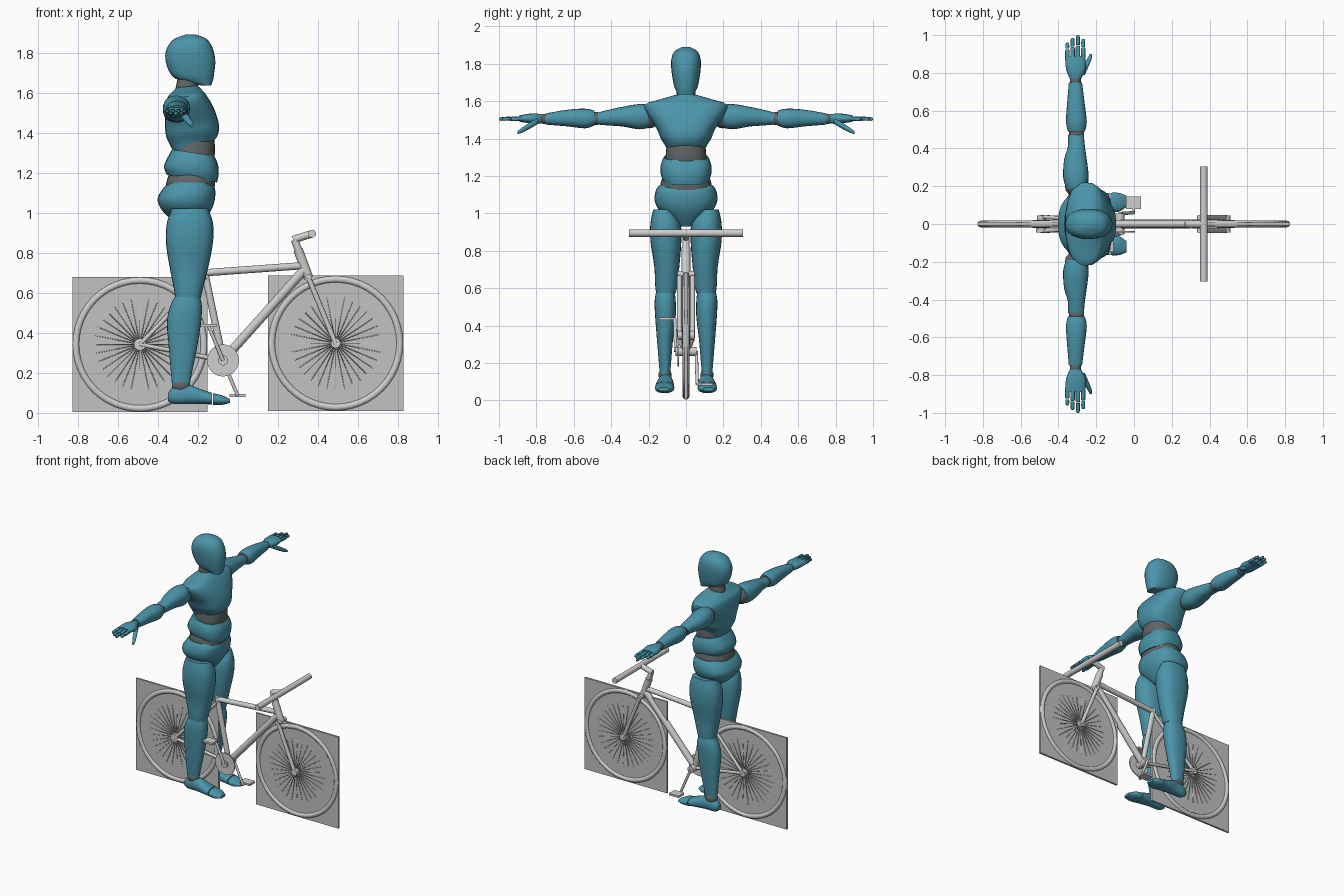
import bpy, bmesh, math
from mathutils import Vector

if "Cube" in bpy.data.objects:
    bpy.data.objects.remove(bpy.data.objects["Cube"], do_unlink=True)


def material(name, rgb):
    mat = bpy.data.materials.new(name)
    mat.use_nodes = True
    mat.diffuse_color = (*rgb, 1)
    mat.node_tree.nodes["Principled BSDF"].inputs["Base Color"].default_value = (*rgb, 1)
    return mat


teal = material("teal shell", (0.07, 0.3, 0.4))
joint = material("dark joint", (0.12, 0.13, 0.13))
metal = material("light grey metal", (0.62, 0.62, 0.62))
panel = material("grey panel", (0.54, 0.54, 0.54))


def finish(name, bm, mat, angle=40):
    bmesh.ops.recalc_face_normals(bm, faces=bm.faces)
    mesh = bpy.data.meshes.new(name)
    bm.to_mesh(mesh)
    bm.free()
    mesh.materials.append(mat)
    obj = bpy.data.objects.new(name, mesh)
    bpy.context.collection.objects.link(obj)
    bpy.ops.object.select_all(action="DESELECT")
    obj.select_set(True)
    bpy.context.view_layer.objects.active = obj
    bpy.ops.object.shade_smooth_by_angle(angle=math.radians(angle))
    return obj


def smooth_rows(rows, steps=3):
    """Spline between the given sections."""
    rows = [Vector(r) for r in rows]
    ends = [rows[0]] + rows + [rows[-1]]
    out = []
    for p, q, r, s in zip(ends, ends[1:], ends[2:], ends[3:]):
        for i in range(steps):
            t = i / steps
            out.append(q + (r - p) * t / 2 + (p * 2 - q * 5 + r * 4 - s) * t * t / 2
                       + (q * 3 - p - r * 3 + s) * t ** 3 / 2)
    return out + [rows[-1]]


def loft(name, axis, rows, mat, side=1, power=2.3, tilt=0, sides=24):
    """Rounded sections in hundredths: position, then low and high of both cross axes."""
    bm = bmesh.new()
    rings = []
    for pos, a0, a1, b0, b1 in smooth_rows(rows):
        ring = []
        for i in range(sides):
            c, s = (f(math.tau * i / sides) for f in (math.cos, math.sin))
            c, s = (math.copysign(abs(v) ** (2 / power), v) for v in (c, s))
            a = (a0 + a1 + c * (a1 - a0)) / 2
            b = (b0 + b1 + s * (b1 - b0)) / 2
            p = pos + tilt * c * (a1 - a0) / 2
            x, y, z = {"x": (p, a, b), "y": (a, p, b), "z": (a, b, p)}[axis]
            ring.append(bm.verts.new((x / 100, side * y / 100, z / 100)))
        rings.append(ring)
    for low, high in zip(rings, rings[1:]):
        for i in range(sides):
            j = (i + 1) % sides
            bm.faces.new((low[i], low[j], high[j], high[i]))
    bm.faces.new(rings[0])
    bm.faces.new(rings[-1])
    return finish(name, bm, mat)


def body(name, rows, mat, **options):
    """Centred part: height, back, front, half width."""
    return loft(name, "z", [(z, b, f, -w, w) for z, b, f, w in rows], mat, **options)


def tubes(name, segments, radius, mat=metal, sides=16):
    bm = bmesh.new()
    for start, end in segments:
        start, end = Vector(start), Vector(end)
        d = end - start
        turn = d.to_track_quat("Z", "Y").to_matrix().to_4x4()
        turn.translation = (start + end) / 2
        bmesh.ops.create_cone(bm, cap_ends=True, segments=sides, radius1=radius,
                              radius2=radius, depth=d.length, matrix=turn)
    return finish(name, bm, mat)


def ball(name, centre, size, mat=joint):
    bm = bmesh.new()
    bmesh.ops.create_uvsphere(bm, u_segments=20, v_segments=12, radius=1)
    bmesh.ops.scale(bm, vec=size, verts=bm.verts)
    bmesh.ops.translate(bm, vec=centre, verts=bm.verts)
    return finish(name, bm, mat)


def box(name, centre, size, mat):
    bm = bmesh.new()
    bmesh.ops.create_cube(bm, size=1)
    bmesh.ops.scale(bm, vec=size, verts=bm.verts)
    bmesh.ops.translate(bm, vec=centre, verts=bm.verts)
    return finish(name, bm, mat)


# Head and trunk
body("head", [(163.5, -18, -13.5, 4), (166, -29, -12.5, 5.5), (169, -33.5, -12, 6.6),
              (175, -36, -11.3, 7.6), (180, -36.2, -12, 8), (184, -34.5, -13.5, 7.5),
              (187, -31.5, -16, 5.8), (189, -26, -21, 2)], teal)
body("neck", [(158, -32, -20, 5.5), (168, -30, -20, 4.8)], joint)
body("chest", [(131, -32, -16, 9), (136, -34.5, -11, 11), (140, -36, -9.5, 13.5),
               (145, -36.5, -10, 15.5), (152, -36.5, -12.5, 20), (158, -35.5, -16, 22),
               (160.5, -33.5, -18, 15), (163, -30.5, -20, 6.5)], teal, power=2.6, tilt=0.1)
body("abdomen", [(122, -33, -13, 11), (130, -32, -11.5, 11), (139, -31, -12, 10)], joint)
body("belly_band", [(117, -35.5, -10.5, 12), (121, -37, -9.7, 13.5), (126, -35, -10, 13.5),
                    (130, -33, -12, 12)], teal, power=2.6, tilt=-0.15)
body("waist", [(106, -36, -13, 14), (114, -36, -11.5, 14), (121, -34, -12, 12)], joint)
body("pelvis", [(93, -28, -19, 3), (97, -34, -16, 8), (102, -38.5, -13, 14.5),
                (107, -40.2, -11.5, 16.8), (112, -37.5, -11.5, 16.2),
                (115, -34.5, -13.5, 14.5)], teal, power=2.5)

for label, s in (("left", 1), ("right", -1)):
    # Leg
    loft(label + "_thigh", "z", [(57.5, -31.5, -18.5, 5.5, 16), (62, -32, -17.5, 4.5, 16.5),
                                 (72, -34, -15, 3.5, 17), (85, -36, -12.5, 2.5, 19),
                                 (95, -35.5, -12.5, 3, 19), (102, -33, -15, 7, 17.5)], teal, s)
    ball(label + "_knee", (-0.25, s * 0.108, 0.585), (0.062, 0.052, 0.045))
    loft(label + "_shin", "z", [(14, -33, -24, 8.5, 14), (20, -33.5, -23, 8, 14.5),
                                (32, -34.5, -20.5, 7, 15.5), (45, -35.5, -18.5, 5.5, 16.5),
                                (53, -34, -18, 5.5, 16.8), (58, -31.5, -19, 6, 16)], teal, s)
    ball(label + "_ankle", (-0.285, s * 0.112, 0.135), (0.045, 0.035, 0.04))
    loft(label + "_foot", "x", [(-35, 9, 13, 6, 10), (-32, 7.5, 14.5, 4.5, 13),
                                (-25, 7, 15, 4.5, 14), (-19, 6.5, 16, 4.5, 12),
                                (-13, 6.2, 16.5, 4.2, 10)], teal, s)
    loft(label + "_toes", "x", [(-12.5, 6.2, 16.5, 4, 9.8), (-8, 6.5, 16.5, 4, 8.8),
                                (-4, 9, 15, 5, 7)], teal, s)
    # Arm
    ball(label + "_shoulder", (-0.305, s * 0.195, 1.515), (0.06, 0.05, 0.06))
    loft(label + "_upper_arm", "y", [(19, -36, -25, 146, 158), (25, -37.5, -24, 145, 158.5),
                                     (34, -37, -25, 146.5, 157), (41, -35, -26, 147, 155.5),
                                     (47, -35, -26.5, 147.5, 154)], teal, s)
    ball(label + "_elbow", (-0.305, s * 0.48, 1.507), (0.04, 0.04, 0.035))
    loft(label + "_forearm", "y", [(49, -35, -26, 147, 155), (54, -36, -25, 145.5, 156),
                                   (63, -35.5, -26, 146.5, 155.5),
                                   (75, -34.5, -27.5, 147.5, 153.5)], teal, s)
    ball(label + "_wrist", (-0.31, s * 0.76, 1.505), (0.03, 0.035, 0.026))
    loft(label + "_palm", "y", [(77, -34, -28, 148, 153), (82, -36, -25.5, 148, 153.5),
                                (89, -36.5, -26, 149, 152.5)], teal, s)
    # Fingers in two segments, then the thumb
    for i, tip in enumerate((96, 98.5, 100, 98)):
        x, mid = -35.3 + i * 2.8, (89 + tip) / 2
        for k, (a, b) in enumerate(((88, mid), (mid + 0.3, tip))):
            r = 1.2 - k * 0.2
            loft(f"{label}_finger_{i}_{k}", "y",
                 [(a, x - r, x + r, 150.8 - r, 150.8 + r),
                  (b - 1, x - r, x + r, 150.5 - r, 150.5 + r),
                  (b, x - r / 2, x + r / 2, 150, 151)], teal, s, sides=10)
    loft(label + "_thumb", "y", [(79, -29, -26, 148, 151), (84, -27, -23.8, 145, 148.3),
                                 (88, -24.5, -22.3, 143, 145.6),
                                 (90, -23.5, -22.3, 142.5, 144)], teal, s, sides=12)

# Wheels with their square panels
for label, x, lift in (("rear", -0.49, 0.342), ("front", 0.488, 0.348)):
    bm = bmesh.new()
    n, m = 48, 12
    grid = []
    for i in range(n):
        u = math.tau * i / n
        ring = []
        for j in range(m):
            v = math.tau * j / m
            r = 0.32 + 0.018 * math.cos(v)
            ring.append(bm.verts.new((x + r * math.cos(u), 0.018 * math.sin(v),
                                      lift + r * math.sin(u))))
        grid.append(ring)
    for i in range(n):
        for j in range(m):
            a, b = grid[i], grid[(i + 1) % n]
            bm.faces.new((a[j], b[j], b[(j + 1) % m], a[(j + 1) % m]))
    finish(label + "_tyre", bm, metal)
    spokes = []
    for y in (-0.02, 0.02):
        for i in range(32):
            u = math.tau * (i + (y > 0) / 2) / 32
            d = Vector((math.cos(u), 0, math.sin(u)))
            c = Vector((x, 0, lift))
            spokes.append((c + d * 0.02 + Vector((0, y, 0)), c + d * 0.31))
    tubes(label + "_spokes", spokes, 0.002, sides=6)
    tubes(label + "_hub", [((x, -0.045, lift), (x, 0.045, lift))], 0.024)
    box(label + "_panel", (x, 0, lift), (0.675, 0.014, 0.675), panel)

# Frame
crank = Vector((-0.075, 0, 0.262))
seat, head = (-0.17, 0, 0.72), (0.325, 0, 0.75)
tubes("seat_tube", [(crank, seat)], 0.018)
tubes("top_tube", [((-0.165, 0, 0.7), (0.32, 0, 0.735))], 0.018)
tubes("down_tube", [(crank, (0.335, 0, 0.72))], 0.023)
tubes("head_tube", [((0.3, 0, 0.815), (0.352, 0, 0.675))], 0.024)
tubes("fork_crown", [((0.352, -0.045, 0.675), (0.352, 0.045, 0.675))], 0.018)
tubes("fork_blades", [((0.352, y, 0.675), (0.488, y, 0.345)) for y in (-0.035, 0.035)], 0.013)
tubes("rear_stays", [((-0.49, y, 0.342), (p[0], y / 3, p[2]))
                     for y in (-0.038, 0.038) for p in (crank, (-0.162, 0, 0.68))], 0.011)
tubes("cassette", [((-0.49, -0.045, 0.342), (-0.49, -0.025, 0.342))], 0.03, sides=24)

# Steering
tubes("stem", [(head, (0.283, 0, 0.865)), ((0.275, 0, 0.865), (0.37, 0, 0.895))], 0.019)
tubes("handlebar", [((0.37, -0.305, 0.895), (0.37, 0.305, 0.895))], 0.02)

# Cranks and pedals
tubes("bottom_bracket", [(crank + Vector((0, -0.055, 0)), crank + Vector((0, 0.055, 0)))], 0.025)
tubes("chainring", [(crank + Vector((0, -0.045, 0)), crank + Vector((0, -0.038, 0)))], 0.08, sides=32)
for label, s in (("left", 1), ("right", -1)):
    end = crank + Vector((s * 0.073, s * 0.06, s * -0.175))
    tubes(label + "_crank", [(crank + Vector((0, s * 0.055, 0)), end)], 0.009)
    tubes(label + "_pedal_axle", [(end, end + Vector((0, s * 0.05, 0)))], 0.007)
    box(label + "_pedal", end + Vector((0, s * 0.053, 0)), (0.08, 0.065, 0.014), metal)
